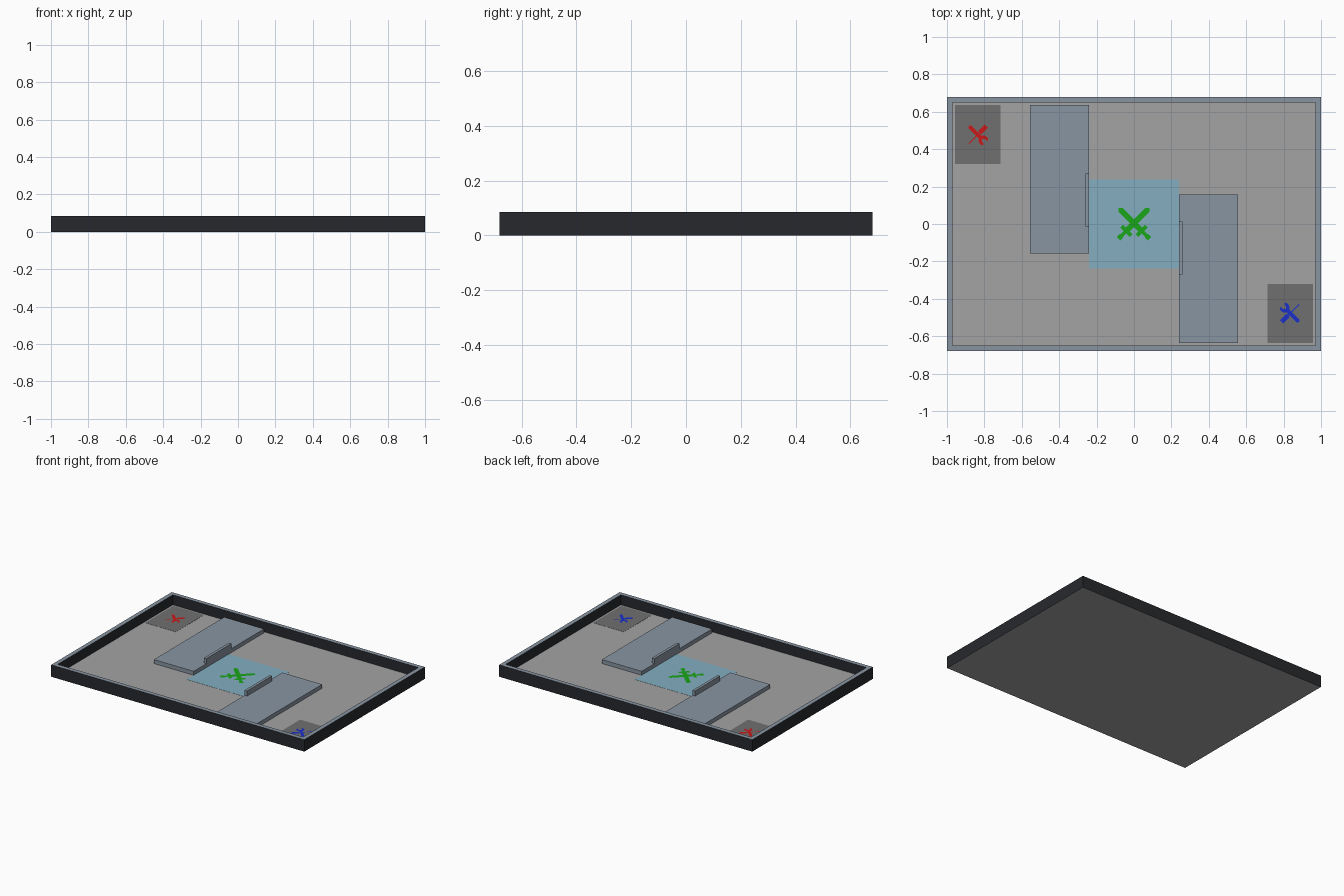
import bpy, bmesh, math
from mathutils import Matrix, Vector

if "Cube" in bpy.data.objects:
    bpy.data.objects.remove(bpy.data.objects["Cube"])

FLOOR, TOP, DECK = 0.014, 0.085, 0.042


def mat(name, r, g, b):
    m = bpy.data.materials.new(name)
    m.diffuse_color = (r, g, b, 1)
    m.use_nodes = True
    m.node_tree.nodes["Principled BSDF"].inputs["Base Color"].default_value = m.diffuse_color
    return m


STEEL = mat("blue_grey", 0.25, 0.30, 0.36)
BLACK = mat("near_black", 0.02, 0.022, 0.026)
GREY = mat("floor_grey", 0.37, 0.37, 0.37)
DARK = mat("dark_grey", 0.16, 0.16, 0.16)
SKY = mat("sky_blue", 0.23, 0.42, 0.53)
GREEN = mat("green", 0.01, 0.38, 0.01)
RED = mat("red", 0.6, 0.01, 0.01)
BLUE = mat("blue", 0.01, 0.03, 0.6)


def finish(name, bm, *mats):
    me = bpy.data.meshes.new(name)
    bm.to_mesh(me)
    bm.free()
    for m in mats:
        me.materials.append(m)
    ob = bpy.data.objects.new(name, me)
    bpy.context.collection.objects.link(ob)
    return ob


def add_box(bm, lo, hi):
    lo, hi = Vector(lo), Vector(hi)
    M = Matrix.Translation((lo + hi) / 2) @ Matrix.Diagonal((*(hi - lo), 1))
    bmesh.ops.create_cube(bm, size=1, matrix=M)


def box(name, lo, hi, m):
    bm = bmesh.new()
    add_box(bm, lo, hi)
    return finish(name, bm, m)


def emblem(name, shapes, centre, z, m):
    """Flat sign: each shape is (outline, turn in degrees, mirrored)."""
    bm = bmesh.new()
    for i, (pts, deg, flip) in enumerate(shapes):
        a = math.radians(deg)
        vs = []
        for x, y in pts:
            x = -x if flip else x
            vs.append(bm.verts.new((centre[0] + x * math.cos(a) - y * math.sin(a),
                                    centre[1] + x * math.sin(a) + y * math.cos(a),
                                    z + 0.0003 * i)))
        f = bm.faces.new(vs)
        f.normal_update()
        if f.normal.z < 0:
            f.normal_flip()
    return finish(name, bm, m)


def mirrored(half):
    return half + [(-x, y) for x, y in reversed(half) if x != 0]


# Tray: block with a recessed floor, dark sides and a lighter rim
bm = bmesh.new()
add_box(bm, (-1, -0.68, 0), (1, 0.68, TOP))
bm.faces.ensure_lookup_table()
top = max(bm.faces, key=lambda f: f.calc_center_median().z)
bmesh.ops.inset_region(bm, faces=[top], thickness=0.043)
ext = bmesh.ops.extrude_discrete_faces(bm, faces=[top])["faces"]
bmesh.ops.translate(bm, verts=ext[0].verts[:], vec=(0, 0, FLOOR - TOP))
bm.normal_update()
for f in bm.faces:
    z = f.calc_center_median().z
    if abs(f.normal.z) < 0.5:
        f.material_index = 1
    else:
        f.material_index = 0 if z > 0.05 else 2
finish("tray", bm, STEEL, BLACK, GREY)

# Centre zone
box("centre_zone", (-0.24, -0.237, FLOOR), (0.24, 0.237, FLOOR + 0.001), SKY)

# Tool outlines, pointing along +y
sword = mirrored([(0, 0.116), (0.015, 0.101), (0.015, -0.048), (0.036, -0.048),
                  (0.036, -0.068), (0.009, -0.068), (0.009, -0.092),
                  (0.014, -0.095), (0.014, -0.118)])
driver = mirrored([(0.003, 0.068), (0.003, -0.012), (0.012, -0.018), (0.012, -0.066)])
wrench = mirrored([(0, 0.032), (0.011, 0.042), (0.012, 0.062), (0.025, 0.052),
                   (0.026, 0.034), (0.010, 0.014), (0.010, -0.060), (0.004, -0.066)])

emblem("crossed_swords", [(sword, 45, False), (sword, -45, True)], (0, 0.004),
       FLOOR + 0.002, GREEN)

# Parts repeated with a half turn: raised decks, low barriers, corner zones
for s, side, m in ((1, "left", RED), (-1, "right", BLUE)):
    def turned(name, x0, x1, y0, y1, z0, z1, mm):
        xs, ys = sorted((s * x0, s * x1)), sorted((s * y0, s * y1))
        box(side + name, (xs[0], ys[0], z0), (xs[1], ys[1], z1), mm)

    turned("_deck", -0.555, -0.24, -0.157, 0.637, FLOOR, DECK, STEEL)
    turned("_barrier", -0.26, -0.24, -0.014, 0.27, DECK, 0.078, STEEL)
    turned("_corner_zone", -0.957, -0.715, 0.32, 0.637, FLOOR, FLOOR + 0.001, DARK)
    turn = 180 if s > 0 else 0
    emblem(side + "_crossed_tools",
           [(driver, turn - 45, False), (wrench, turn + 45, False)],
           (-0.835 * s, 0.477 * s), FLOOR + 0.002, m)
